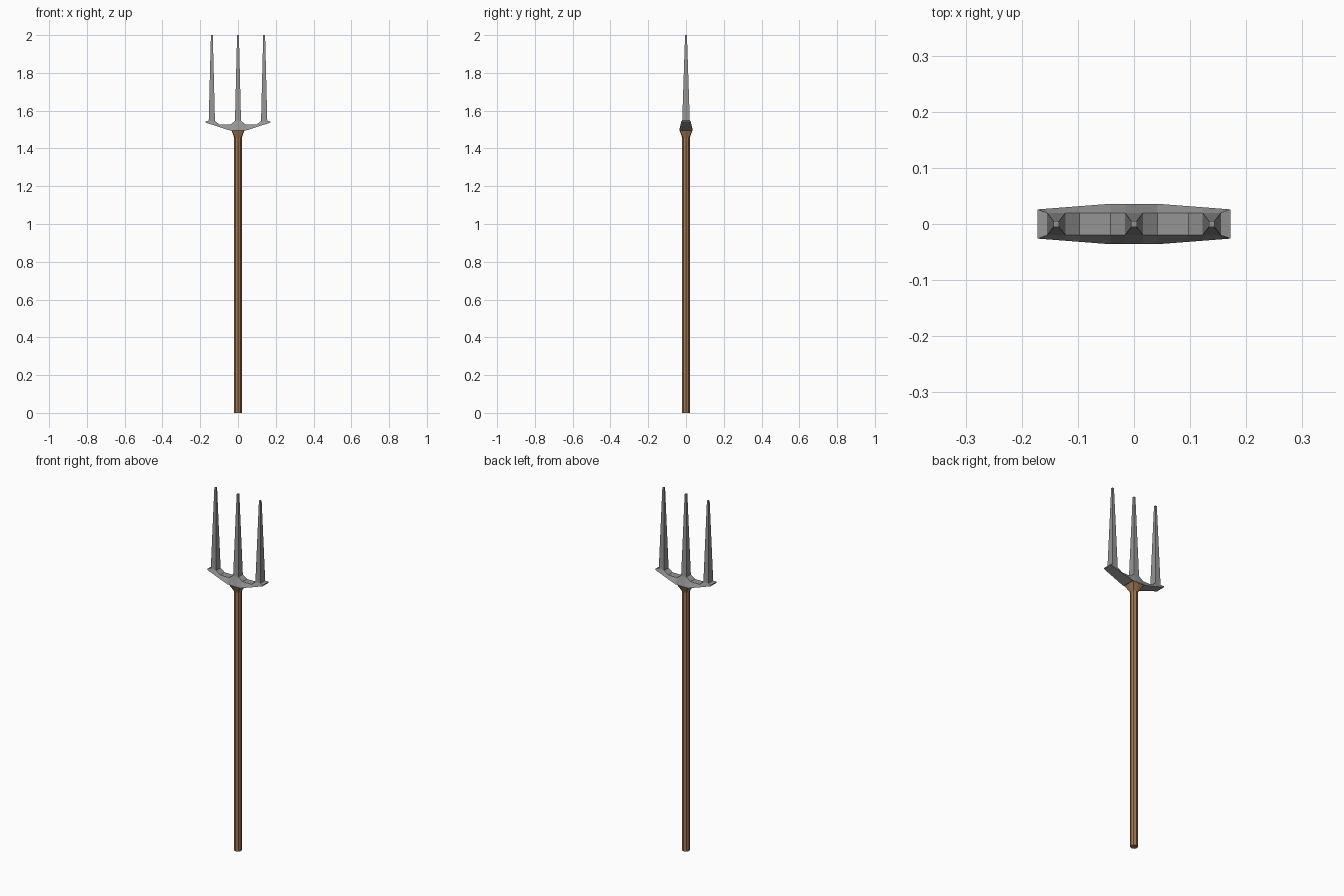
import bpy, bmesh, math

if "Cube" in bpy.data.objects:
    bpy.data.objects.remove(bpy.data.objects["Cube"])


def material(name, rgb):
    m = bpy.data.materials.new(name)
    m.diffuse_color = (*rgb, 1.0)
    m.use_nodes = True
    m.node_tree.nodes["Principled BSDF"].inputs["Base Color"].default_value = m.diffuse_color
    return m


steel = material("grey steel", (0.30, 0.30, 0.30))
wood = material("brown wood", (0.36, 0.185, 0.085))


def finish(bm, name, mat):
    bmesh.ops.recalc_face_normals(bm, faces=bm.faces)
    me = bpy.data.meshes.new(name)
    bm.to_mesh(me)
    bm.free()
    me.materials.append(mat)
    ob = bpy.data.objects.new(name, me)
    bpy.context.collection.objects.link(ob)
    return ob


def loft(rings):
    """Skin a list of equal-length closed rings and cap both ends."""
    bm = bmesh.new()
    rows = [[bm.verts.new(p) for p in ring] for ring in rings]
    n = len(rows[0])
    sides = []
    for a, b in zip(rows, rows[1:]):
        sides.append([bm.faces.new((a[i], a[(i + 1) % n], b[(i + 1) % n], b[i]))
                      for i in range(n)])
    bm.faces.new(rows[0])
    bm.faces.new(rows[-1])
    return bm, sides


# Wooden shaft: octagonal pole flaring into a square collar
def shaft_ring(z, r, square=False):
    pts = []
    for i in range(8):
        c, s = math.cos(i * math.pi / 4), math.sin(i * math.pi / 4)
        k = r / max(abs(c), abs(s)) if square else r
        pts.append((c * k, s * k, z))
    return pts


bm, _ = loft([shaft_ring(0, 0.02), shaft_ring(1.455, 0.02),
              shaft_ring(1.496, 0.034, True)])
finish(bm, "shaft", wood)

# Steel head: crossbar sections (x, top z, top half width), mirrored in x
half = [(0.016, 1.545, 0.02), (0.042, 1.526, 0.02), (0.097, 1.526, 0.02),
        (0.122, 1.545, 0.02), (0.155, 1.547, 0.02), (0.172, 1.543, 0.026)]
stations = [(-x, z, w) for x, z, w in reversed(half)] + half


def bar_ring(x, top, w):
    t = max(0.0, (abs(x) - 0.042) / 0.13)
    low, wide = 1.495 + 0.042 * t, 0.036 - 0.01 * t
    return [(x, -wide, low), (x, wide, low), (x, w, top), (x, -w, top)]


bm, sides = loft([bar_ring(*s) for s in stations])

# Three tines: extrude the raised top faces and taper them to blunt points
for seg, cx in ((1, -0.1385), (5, 0.0), (9, 0.1385)):
    out = bmesh.ops.extrude_discrete_faces(bm, faces=[sides[seg][2]])
    for v in out["faces"][0].verts:
        v.co.x = cx + math.copysign(0.005, v.co.x - cx)
        v.co.y = math.copysign(0.005, v.co.y)
        v.co.z = 2.0
finish(bm, "fork_head", steel)
